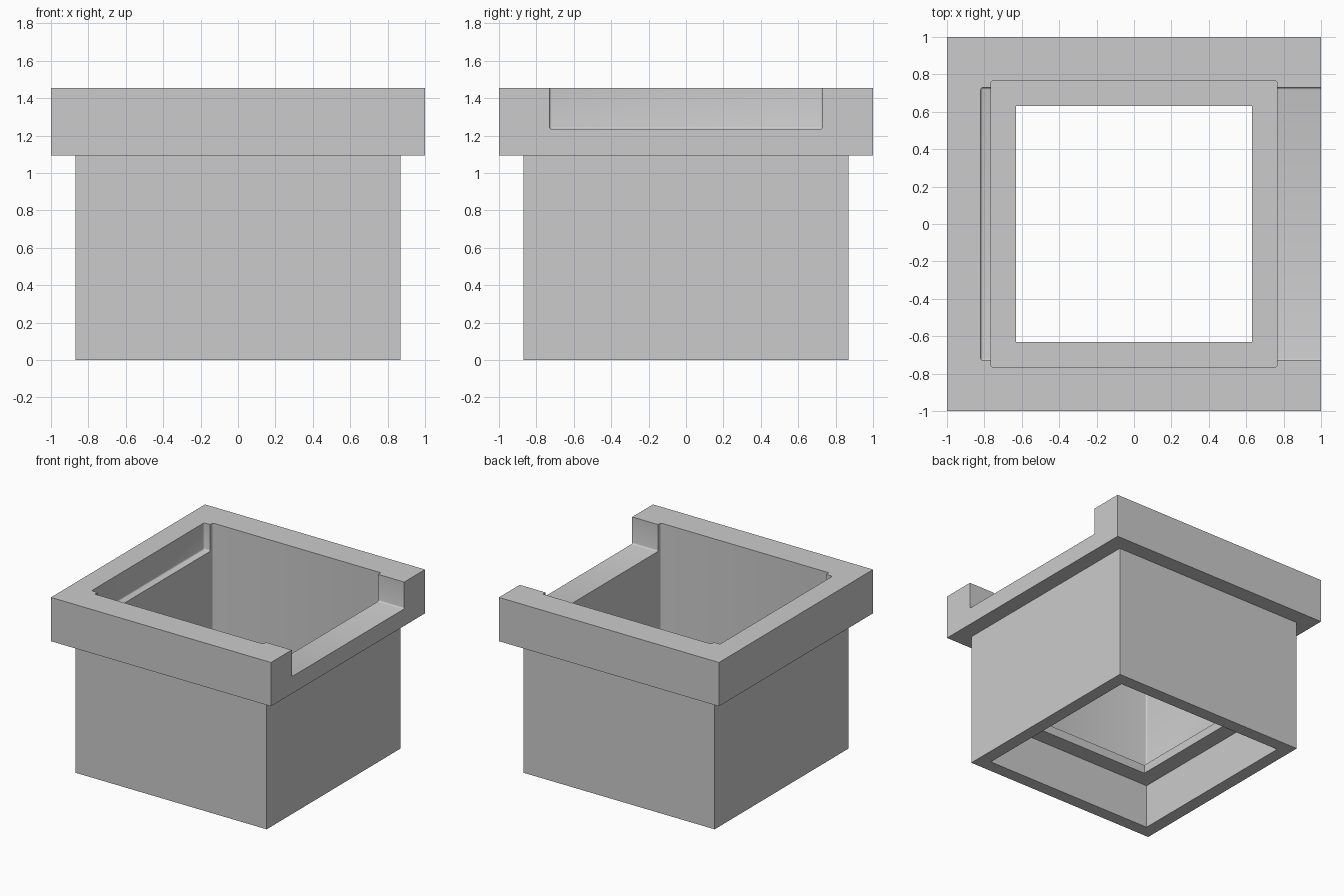
import bpy
import bmesh

default_cube = bpy.data.objects.get("Cube")
if default_cube:
    bpy.data.objects.remove(default_cube, do_unlink=True)

TOP = 1.455
BODY = 0.87      # half width of the body
WELL = 0.765     # half width of the inner well
HOLE = 0.63      # half width of the opening through the ledge

grey = bpy.data.materials.new("plain grey")
grey.use_nodes = True
grey.diffuse_color = (0.6, 0.6, 0.6, 1)
grey.node_tree.nodes["Principled BSDF"].inputs["Base Color"].default_value = (0.6, 0.6, 0.6, 1)


def box(name, low, high, rounded=None):
    """Box between two corners; 'rounded' picks the edges to soften."""
    bm = bmesh.new()
    bmesh.ops.create_cube(bm, size=1)
    for v in bm.verts:
        v.co = [(a + b) / 2 + c * (b - a) for a, b, c in zip(low, high, v.co)]
    if rounded:
        edges = [e for e in bm.edges if rounded(e)]
        bmesh.ops.bevel(bm, geom=edges, offset=0.012, segments=3,
                        profile=0.5, affect='EDGES')
    mesh = bpy.data.meshes.new(name)
    bm.to_mesh(mesh)
    bm.free()
    mesh.materials.append(grey)
    obj = bpy.data.objects.new(name, mesh)
    bpy.context.collection.objects.link(obj)
    return obj


def square(name, half, bottom, top, rounded=None):
    return box(name, (-half, -half, bottom), (half, half, top), rounded)


def upright(e):
    a, b = e.verts
    return abs(a.co.z - b.co.z) > 0.1


def below_top(e):
    return min(v.co.z for v in e.verts) < TOP


def cut(target, cutters):
    for cutter in cutters:
        mod = target.modifiers.new(cutter.name, 'BOOLEAN')
        mod.operation = 'DIFFERENCE'
        mod.solver = 'EXACT'
        mod.object = cutter
        cutter.hide_render = True
        cutter.hide_set(True)


# Body and the collar round its top
body = square("body", BODY, 0, TOP)
collar = square("collar", 1, 1.095, TOP)

# Wells above and below the inner ledge, and the opening through it
upper_well = square("upper_well_cutter", WELL, 0.43, TOP + 0.2, upright)
lower_well = square("lower_well_cutter", WELL, -0.2, 0.36)
opening = square("opening_cutter", HOLE, 0.2, 0.6)

# Slot open at the left side, ending in a shallow recess in the right wall
slot = box("slot_cutter", (-0.82, -0.73, 1.235), (1.2, 0.73, TOP + 0.2), below_top)
core = square("collar_core_cutter", BODY, 0.9, TOP + 0.3)

cut(body, [upper_well, lower_well, opening, slot])
cut(collar, [core, slot])

# Apply the cuts, then remove the cutters
bpy.context.view_layer.update()
graph = bpy.context.evaluated_depsgraph_get()
finished = [(o, bpy.data.meshes.new_from_object(o.evaluated_get(graph)))
            for o in (body, collar)]
for obj, mesh in finished:
    obj.modifiers.clear()
    obj.data = mesh
for cutter in (upper_well, lower_well, opening, slot, core):
    bpy.data.objects.remove(cutter, do_unlink=True)

# Keep flat walls crisp and the small fillets smooth
bpy.ops.object.select_all(action='DESELECT')
for obj in (body, collar):
    obj.select_set(True)
bpy.context.view_layer.objects.active = body
bpy.ops.object.shade_smooth_by_angle(angle=0.6)
